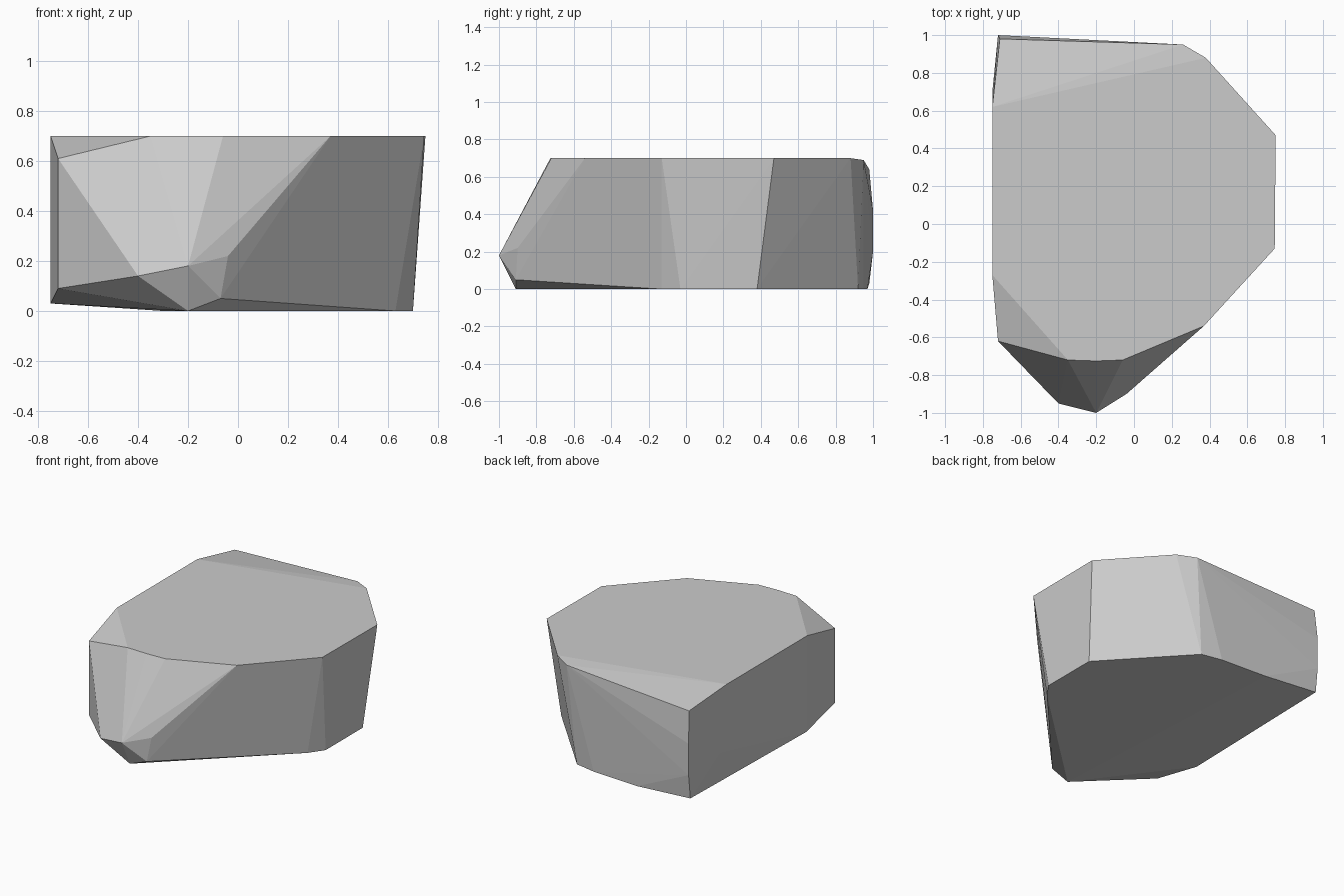
import bpy
import bmesh
import math

# Remove the default object
default_cube = bpy.data.objects.get("Cube")
if default_cube:
    bpy.data.objects.remove(default_cube, do_unlink=True)


def flat_material(name, value):
    """Plain matte material in one neutral tone."""
    material = bpy.data.materials.new(name)
    material.use_nodes = True
    colour = (value, value, value, 1)
    material.diffuse_color = colour
    shader = material.node_tree.nodes["Principled BSDF"]
    shader.inputs["Base Color"].default_value = colour
    shader.inputs["Roughness"].default_value = 0.9
    return material


def at_height(outline, height):
    """Lift a flat outline to a given height."""
    return [(x, y, height) for x, y in outline]


def convex_stone(name, corners, material):
    """Wrap the corners in a faceted hull with clean flat faces."""
    bm = bmesh.new()
    for corner in corners:
        bm.verts.new(corner)
    hull = bmesh.ops.convex_hull(bm, input=bm.verts[:])
    leftovers = set(hull["geom_interior"]) | set(hull["geom_unused"])
    loose = [item for item in leftovers
             if isinstance(item, bmesh.types.BMVert) and item.is_valid]
    bmesh.ops.delete(bm, geom=loose, context="VERTS")
    # Merge the triangles that lie in one plane
    bmesh.ops.dissolve_limit(bm, angle_limit=math.radians(0.5),
                             verts=bm.verts[:], edges=bm.edges[:])
    bmesh.ops.recalc_face_normals(bm, faces=bm.faces[:])
    for face in bm.faces:
        face.smooth = False
    mesh = bpy.data.meshes.new(name)
    bm.to_mesh(mesh)
    bm.free()
    mesh.materials.append(material)
    stone = bpy.data.objects.new(name, mesh)
    bpy.context.collection.objects.link(stone)
    return stone


# Level top of the stone
top_outline = [
    (-0.75, 0.62), (-0.75, -0.27), (-0.35, -0.72), (-0.2, -0.725),
    (-0.06, -0.72), (0.37, -0.54), (0.745, -0.13), (0.75, 0.47), (0.38, 0.88),
]

# Level underside
base_outline = [
    (-0.2, -0.91), (0.63, -0.13), (0.7, -0.03), (0.7, 0.38),
    (0.2, 0.92), (0.05, 0.95), (-0.3, 0.97),
]

# Pointed front nose
nose = [
    (-0.4, -0.95, 0.14), (-0.2, -1, 0.18),
    (-0.07, -0.91, 0.05), (-0.04, -0.9, 0.22),
]

# Upright corner between the front and the flat side
front_corner = [(-0.72, -0.62, z) for z in (0.09, 0.61)]

# Flat side: low corner and slightly bulging back edge
flat_side = [(-0.75, -0.26, 0.03), (-0.75, 0.7, 0.45), (-0.75, 0.7, 0.25)]

# Worn corner and sloping rim at the back
back_corner = [
    (-0.71, 0.98, 0.64), (-0.72, 1, 0.42), (-0.72, 1, 0.2),
    (-0.72, 0.98, 0.03), (0.26, 0.95, 0.69),
]

corners = (at_height(top_outline, 0.7) + at_height(base_outline, 0)
           + nose + front_corner + flat_side + back_corner)
convex_stone("rock", corners, flat_material("stone grey", 0.6))
